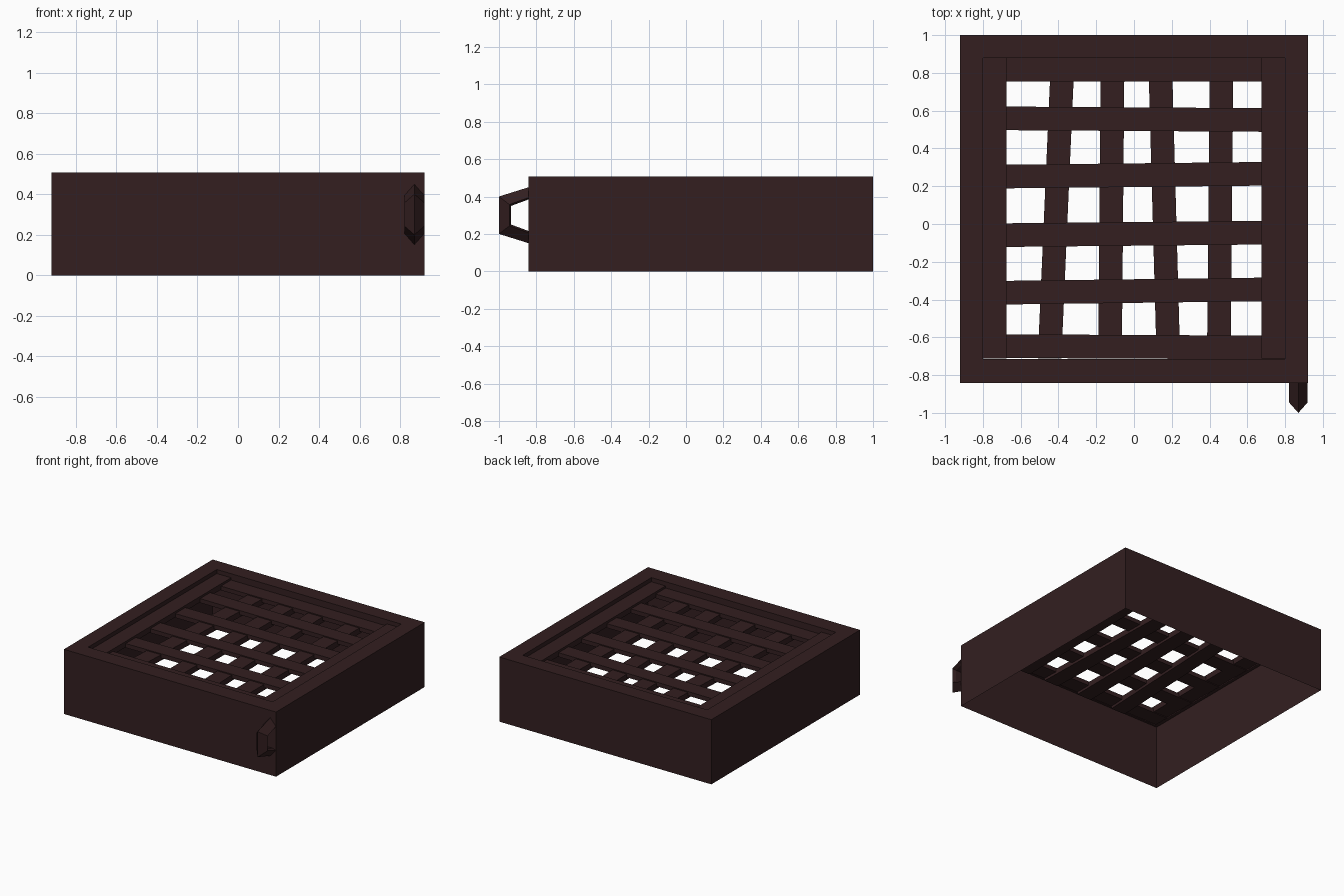
import bpy, bmesh, math
from mathutils import Vector

if "Cube" in bpy.data.objects:
    bpy.data.objects.remove(bpy.data.objects["Cube"])

mat = bpy.data.materials.new("dark brown wood")
mat.diffuse_color = (0.033, 0.0135, 0.0145, 1)
mat.use_nodes = True
mat.node_tree.nodes["Principled BSDF"].inputs["Base Color"].default_value = mat.diffuse_color

def finish(name, bm):
    bmesh.ops.recalc_face_normals(bm, faces=bm.faces)
    me = bpy.data.meshes.new(name)
    bm.to_mesh(me)
    bm.free()
    me.materials.append(mat)
    ob = bpy.data.objects.new(name, me)
    bpy.context.collection.objects.link(ob)
    return ob

def loft(name, rings, closed=True):
    """Skin a row of vertex rings."""
    bm = bmesh.new()
    vs = [[bm.verts.new(p) for p in r] for r in rings]
    n = len(vs[0])
    for a, b in zip(vs, vs[1:]):
        for i in range(n):
            j = (i + 1) % n
            bm.faces.new((a[i], a[j], b[j], b[i]))
    if closed:
        bm.faces.new(vs[0])
        bm.faces.new(vs[-1])
    return finish(name, bm)

def rect(x, y0, y1, z):
    return [(-x, y0, z), (x, y0, z), (x, y1, z), (-x, y1, z)]

# crate shell: open underneath, thin walls, flat rim and short inner lip
loft("crate_shell", [rect(0.92, -0.843, 1.0, 0), rect(0.92, -0.843, 1.0, 0.507),
                     rect(0.80, -0.714, 0.88, 0.507), rect(0.80, -0.714, 0.88, 0.42)],
     closed=False)

W = 0.0625  # half width of every slat

def slat(name, a, b, z0, z1):
    a, b = Vector(a), Vector(b)
    side = Vector((0, W)) if abs(b.x - a.x) > abs(b.y - a.y) else Vector((W, 0))
    def ring(z):
        return [(*p, z) for p in (a - side, b - side, b + side, a + side)]
    loft(name, [ring(z0), ring(z1)])

# side strips on top of the lattice
for s, n in ((-1, "left"), (1, "right")):
    slat("side_strip_" + n, (s * 0.7385, -0.712), (s * 0.7385, 0.88), 0.43, 0.475)

# cross slats (heights at left and right end)
for i, (l, r) in enumerate([(0.816, 0.817), (0.56, 0.55), (0.25, 0.267),
                            (-0.06, -0.045), (-0.365, -0.345), (-0.646, -0.654)]):
    slat(f"cross_slat_{i+1}", (-0.8, l), (0.8, r), 0.425, 0.458)

# long slats beneath (position at front and back end)
for i, (f, b) in enumerate([(-0.447, -0.377), (-0.127, -0.113),
                            (0.182, 0.138), (0.449, 0.464)]):
    slat(f"long_slat_{i+1}", (f, -0.712), (b, 0.88), 0.405, 0.45)

# faceted pull handle on the front
outer = [(-0.84, 0.45), (-1.0, 0.40), (-1.0, 0.20), (-0.84, 0.15)]
inner = [(-0.84, 0.385), (-0.935, 0.35), (-0.935, 0.25), (-0.84, 0.215)]
section = [(0, 0), (0.85, 0.049), (1, 0.02), (1, -0.02), (0.85, -0.049)]
rings = []
for o, i in zip(outer, inner):
    o, i = Vector(o), Vector(i)
    rings.append([(0.87 + dx, *o.lerp(i, t)) for t, dx in section])
loft("pull_handle", rings)
